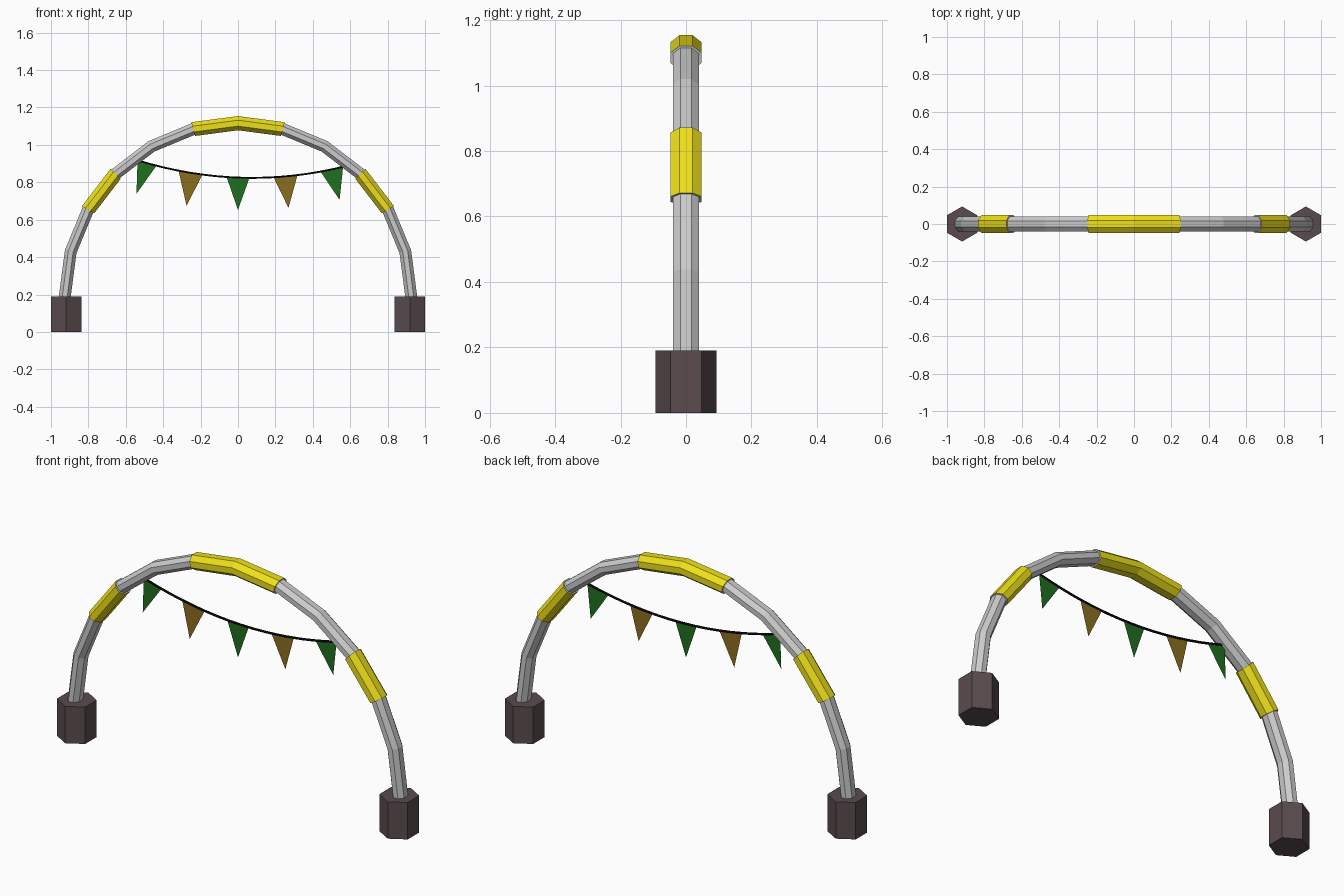
import bpy, bmesh
from math import sin, cos, pi, radians, atan
from mathutils import Vector

if "Cube" in bpy.data.objects:
    bpy.data.objects.remove(bpy.data.objects["Cube"])

R, BASE = 0.926, 0.19      # arch radius and height of its centre


def material(name, rgb):
    m = bpy.data.materials.new(name)
    m.diffuse_color = (*rgb, 1)
    m.use_nodes = True
    m.node_tree.nodes["Principled BSDF"].inputs["Base Color"].default_value = m.diffuse_color
    return m


YELLOW = material("yellow", (0.85, 0.74, 0.01))
GREY = material("grey", (0.8, 0.8, 0.8))
DARK = material("dark_brown", (0.10, 0.07, 0.076))
GREEN = material("green", (0.014, 0.16, 0.014))
OCHRE = material("ochre", (0.26, 0.155, 0.014))
BLACK = material("black", (0.004, 0.004, 0.004))


def finish(bm, name, mats):
    me = bpy.data.meshes.new(name)
    bm.to_mesh(me)
    bm.free()
    for m in mats:
        me.materials.append(m)
    ob = bpy.data.objects.new(name, me)
    bpy.context.collection.objects.link(ob)
    return ob


def tube(name, stations, half_y, half_n, sides, mats=(), cap_index=0):
    """Sweep a flat-topped polygon through (point, in-plane normal) stations."""
    bm = bmesh.new()
    k = 1 / cos(pi / sides)
    rings = []
    for p, n in stations:
        ring = []
        for i in range(sides):
            a = (i + 0.5) * 2 * pi / sides
            co = p + n * (half_n * k * cos(a)) + Vector((0, half_y * k * sin(a), 0))
            ring.append(bm.verts.new(co))
        rings.append(ring)
    for r, s in zip(rings, rings[1:]):
        for i in range(sides):
            j = (i + 1) % sides
            bm.faces.new((r[i], r[j], s[j], s[i]))
    for r in (rings[0], rings[-1]):
        bm.faces.new(r).material_index = cap_index
    bmesh.ops.recalc_face_normals(bm, faces=bm.faces)
    return finish(bm, name, mats)


def arc(start, end):
    out = []
    for d in range(start, end + 1, 15):
        n = Vector((cos(radians(d)), 0, sin(radians(d))))
        out.append((n * R + Vector((0, 0, BASE)), n))
    return out


# Arch tube and the thicker yellow sleeves around it
tube("arch_tube", arc(0, 180), 0.04, 0.032, 8)
for name, a, b in (("right_sleeve", 30, 45), ("top_sleeve", 75, 105), ("left_sleeve", 135, 150)):
    tube(name, arc(a, b), 0.048, 0.038, 8, (YELLOW, GREY), 1)

# Hexagonal feet, points towards front and back
for name, x in (("left_foot", -0.919), ("right_foot", 0.919)):
    up = [(Vector((x, 0, z)), Vector((1, 0, 0))) for z in (0, BASE)]
    bm = bmesh.new()
    rings = [[bm.verts.new((p.x + 0.0935 * sin(i * pi / 3), 0.0935 * cos(i * pi / 3), p.z))
              for i in range(6)] for p, n in up]
    for i in range(6):
        j = (i + 1) % 6
        bm.faces.new((rings[0][i], rings[0][j], rings[1][j], rings[1][i]))
    bm.faces.new(rings[0])
    bm.faces.new(rings[1])
    bmesh.ops.recalc_face_normals(bm, faces=bm.faces)
    finish(bm, name, (DARK,))


# Sagging string between the two sides of the arch
def sag(x):
    return 0.825 + 0.2495 * x * x - 0.0375 * x


def slope(x):
    return 0.499 * x - 0.0375


line = []
for i in range(17):
    x = -0.535 + i * (1.105 / 16)
    a = atan(slope(x))
    line.append((Vector((x, 0, sag(x))), Vector((-sin(a), 0, cos(a)))))
tube("string", line, 0.005, 0.005, 6, (BLACK,))

# Triangular flags: left x, right x, tip x, tip z
flags = [(-0.537, -0.436, -0.543, 0.738), (-0.318, -0.19, -0.275, 0.674),
         (-0.061, 0.061, 0.0, 0.652), (0.19, 0.318, 0.27, 0.663),
         (0.441, 0.562, 0.543, 0.706)]
for i, (x0, x1, xt, zt) in enumerate(flags):
    bm = bmesh.new()
    bm.faces.new([bm.verts.new(c) for c in ((xt, 0, zt), (x1, 0, sag(x1)), (x0, 0, sag(x0)))])
    finish(bm, f"flag_{i + 1}", (OCHRE if i % 2 else GREEN,))
